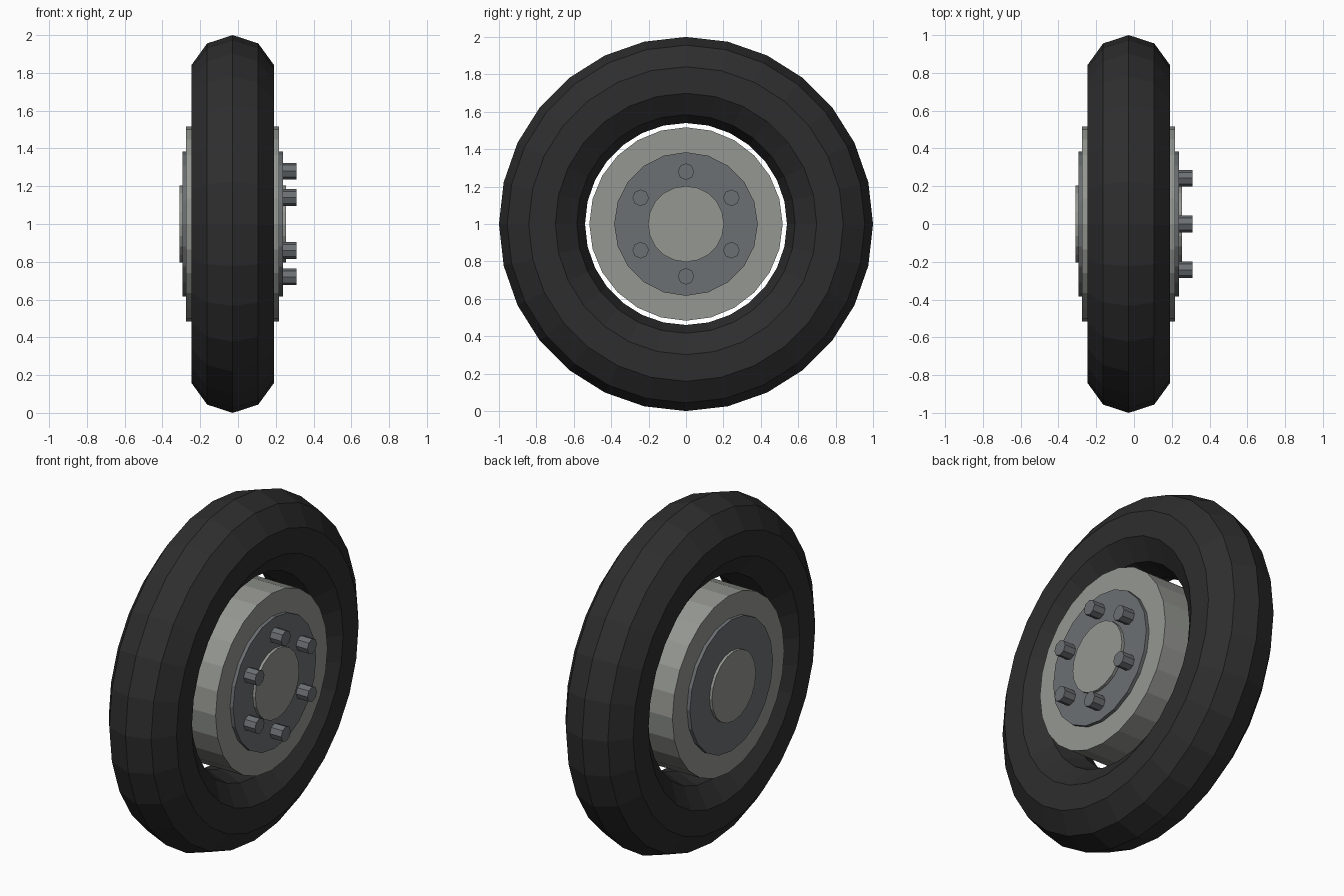
import bpy, bmesh, math

if "Cube" in bpy.data.objects:
    bpy.data.objects.remove(bpy.data.objects["Cube"])

CENTRE_Z = 1.0


def material(name, rgb):
    m = bpy.data.materials.new(name)
    m.diffuse_color = (*rgb, 1.0)
    m.use_nodes = True
    m.node_tree.nodes["Principled BSDF"].inputs["Base Color"].default_value = m.diffuse_color
    return m


RUBBER = material("black rubber", (0.027, 0.027, 0.027))
METAL = material("light grey metal", (0.30, 0.31, 0.285))
STEEL = material("dark steel", (0.148, 0.16, 0.168))


def lathe(name, profile, sides, mat, closed=False, y=0.0, z=CENTRE_Z):
    """Spin (x, radius) points around an axis parallel to x."""
    bm = bmesh.new()
    rings = []
    for x, r in profile:
        rings.append([bm.verts.new((x, y + r * math.sin(2 * math.pi * i / sides),
                                    z + r * math.cos(2 * math.pi * i / sides)))
                      for i in range(sides)])
    n = len(rings)
    for k in range(n if closed else n - 1):
        a, b = rings[k], rings[(k + 1) % n]
        for i in range(sides):
            j = (i + 1) % sides
            bm.faces.new((a[i], a[j], b[j], b[i]))
    if not closed:
        bm.faces.new(rings[0])
        bm.faces.new(rings[-1])
    bmesh.ops.recalc_face_normals(bm, faces=bm.faces[:])
    me = bpy.data.meshes.new(name)
    bm.to_mesh(me)
    bm.free()
    me.materials.append(mat)
    ob = bpy.data.objects.new(name, me)
    bpy.context.collection.objects.link(ob)
    return ob


def cylinder(name, x0, x1, radius, sides, mat, **kw):
    return lathe(name, [(x0, radius), (x1, radius)], sides, mat, **kw)


# Tyre: ten-sided ring section
section = [(-0.028 + 0.23 * math.sin(math.radians(36 * k)),
            0.77 + 0.23 * math.cos(math.radians(36 * k))) for k in range(10)]
lathe("tyre", section, 28, RUBBER, closed=True)

# Rim drum, face disc and hub cap, each passing right through
cylinder("rim", -0.274, 0.217, 0.517, 24, METAL)
cylinder("face_disc", -0.294, 0.237, 0.384, 20, STEEL)
cylinder("hub_cap", -0.31, 0.254, 0.203, 20, METAL)

# Wheel bolts on the outer side
for i in range(6):
    a = math.radians(60 * i)
    cylinder(f"wheel_bolt_{i + 1}", 0.21, 0.31, 0.044, 8, STEEL,
             y=0.28 * math.sin(a), z=CENTRE_Z + 0.28 * math.cos(a))
